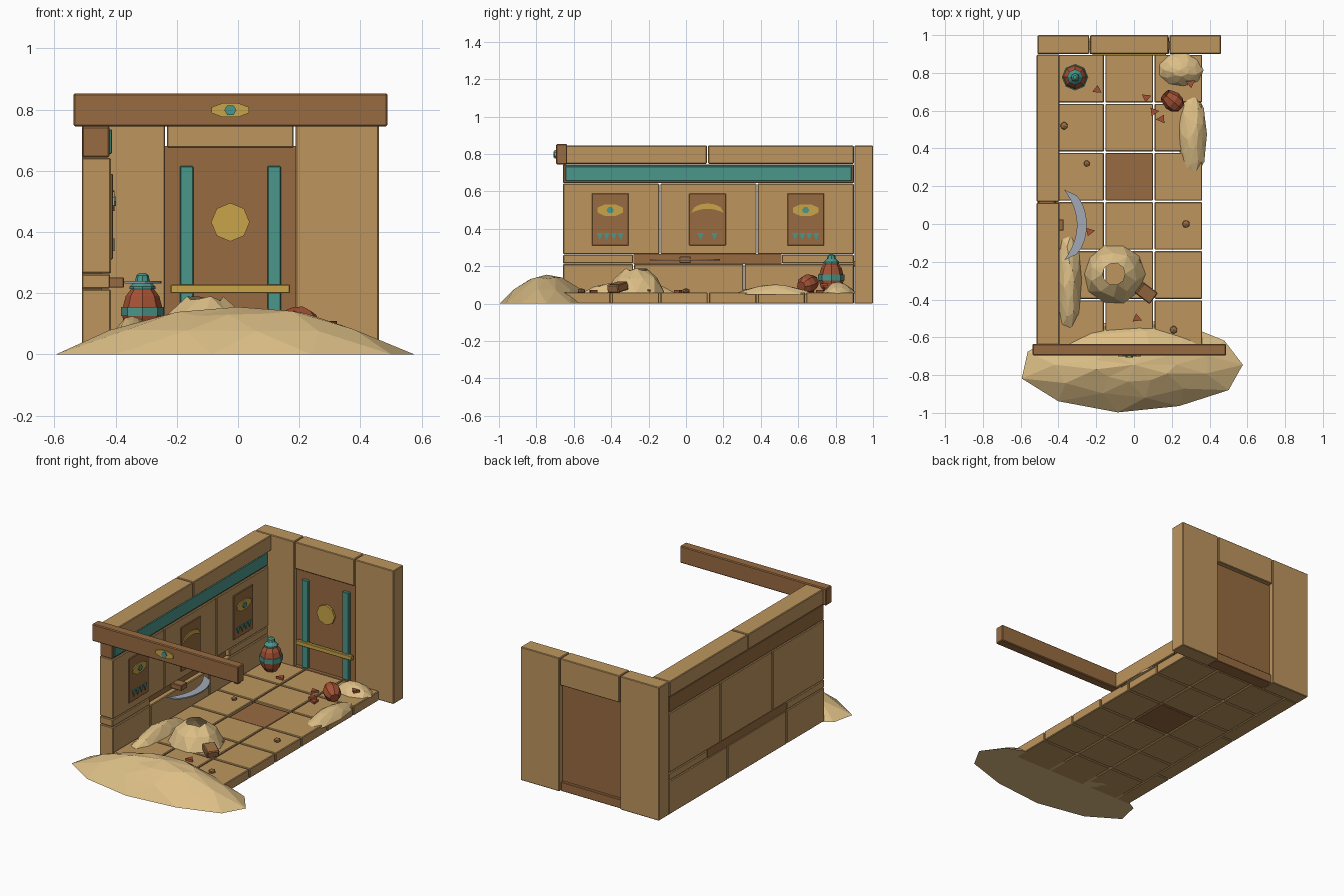
import bpy, bmesh, math, random
from mathutils import Matrix, Vector

if "Cube" in bpy.data.objects:
    bpy.data.objects.remove(bpy.data.objects["Cube"])

random.seed(4)


def mat(name, r, g, b):
    m = bpy.data.materials.new(name)
    m.diffuse_color = (r, g, b, 1)
    m.use_nodes = True
    m.node_tree.nodes["Principled BSDF"].inputs["Base Color"].default_value = m.diffuse_color
    return m


TAN = mat("sandstone", .515, .305, .114)
BROWN = mat("brown_stone", .314, .147, .053)
SAND = mat("sand", .72, .52, .24)
TEAL = mat("teal_paint", .07, .305, .25)
GOLD = mat("gold", .578, .376, .065)
RED = mat("red_clay", .376, .085, .035)
STEEL = mat("steel", .36, .40, .47)


def finish(name, bm, *mats):
    bmesh.ops.recalc_face_normals(bm, faces=bm.faces[:])
    me = bpy.data.meshes.new(name)
    bm.to_mesh(me)
    bm.free()
    for m in mats:
        me.materials.append(m)
    ob = bpy.data.objects.new(name, me)
    bpy.context.collection.objects.link(ob)
    return ob


def box(name, m, x0, x1, y0, y1, z0, z1, bevel=.004, turn=None):
    """Block between two corners, with small chamfers."""
    bm = bmesh.new()
    bmesh.ops.create_cube(bm, size=1)
    bmesh.ops.scale(bm, vec=(x1 - x0, y1 - y0, z1 - z0), verts=bm.verts[:])
    if bevel:
        bmesh.ops.bevel(bm, geom=bm.edges[:], offset=bevel, segments=1, affect='EDGES')
    if turn:
        bm.transform(turn)
    bmesh.ops.translate(bm, vec=((x0 + x1) / 2, (y0 + y1) / 2, (z0 + z1) / 2), verts=bm.verts[:])
    return finish(name, bm, m)


def plate(name, m, pts, axis, d0, d1):
    """Flat outline extruded along one axis from d0 to d1."""
    put = {'x': lambda u, v, d: (d, u, v), 'y': lambda u, v, d: (u, d, v),
           'z': lambda u, v, d: (u, v, d)}[axis]
    bm = bmesh.new()
    a = [bm.verts.new(put(u, v, d0)) for u, v in pts]
    b = [bm.verts.new(put(u, v, d1)) for u, v in pts]
    n = len(pts)
    bm.faces.new(a)
    bm.faces.new(b)
    for i in range(n):
        bm.faces.new((a[i], a[(i + 1) % n], b[(i + 1) % n], b[i]))
    return finish(name, bm, m)


def ngon(cu, cv, ru, rv, n, start=0.0):
    return [(cu + ru * math.cos(start + math.tau * i / n),
             cv + rv * math.sin(start + math.tau * i / n)) for i in range(n)]


def arc_shape(half, outer, inner, n=10):
    """Crescent outline with its tips at (-half, 0) and (half, 0)."""
    ts = [-1 + 2 * i / n for i in range(n + 1)]
    return ([(half * t, outer * math.sqrt(max(0, 1 - t * t))) for t in ts] +
            [(half * t, inner * (1 - t * t)) for t in reversed(ts[1:-1])])


def eye(name, cu, cv, ru, rv, axis, d, out):
    plate(name, GOLD, ngon(cu, cv, ru, rv, 8, math.pi / 8), axis, d, d + out)
    plate(name + "_pupil", TEAL, ngon(cu, cv, .02, .018, 6), axis, d, d + out * 1.7)


def mound(name, cx, cy, z0, rx, ry, h, sides, rings, cap=True, jitter=.08):
    """Faceted sand heap lofted through (scale, height) rings."""
    bm = bmesh.new()
    prev = base = None
    for k, (s, f) in enumerate(rings):
        ring = []
        for i in range(sides):
            a = math.tau * (i + .5 * (k % 2)) / sides
            r = s * random.uniform(1 - jitter, 1 + jitter * .3)
            z = z0 + (h * f * random.uniform(.93, 1.05) if k else 0)
            ring.append(bm.verts.new((cx + rx * r * math.cos(a), cy + ry * r * math.sin(a), z)))
        if prev:
            for i in range(sides):
                j = (i + 1) % sides
                if k % 2:
                    bm.faces.new((prev[i], prev[j], ring[i]))
                    bm.faces.new((ring[i], prev[j], ring[j]))
                else:
                    bm.faces.new((prev[i], ring[j], ring[i]))
                    bm.faces.new((prev[i], prev[j], ring[j]))
        else:
            base = ring
        prev = ring
    if cap:
        top = bm.verts.new((cx, cy, z0 + h))
        for i in range(sides):
            bm.faces.new((prev[i], prev[(i + 1) % sides], top))
        bm.faces.new(base)
    return finish(name, bm, SAND)


def lathe(name, prof, mats, bands, place, n=8, close=True):
    """Turned shape; bands gives the material index of each profile step."""
    bm = bmesh.new()
    rings = [[bm.verts.new((x, y, z)) for x, y in ngon(0, 0, r, r, n)] for r, z in prof]
    for k in range(len(rings) - 1):
        for i in range(n):
            j = (i + 1) % n
            f = bm.faces.new((rings[k][i], rings[k][j], rings[k + 1][j], rings[k + 1][i]))
            f.material_index = bands[k]
    bm.faces.new(rings[0]).material_index = bands[0]
    if close:
        bm.faces.new(rings[-1]).material_index = bands[-1]
    ob = finish(name, bm, *mats)
    ob.matrix_world = place
    return ob


# Floor tiles with open joints
for c in range(3):
    for r in range(6):
        x, y = -.415 + .26 * c, -.66 + .26 * r
        odd = (c, r) == (1, 3)
        box("pressure_tile" if odd else "floor_tile", BROWN if odd else TAN,
            x + .004, x + .256, y + .004, y + .256, 0, .052 if odd else .06)

# Side wall courses: z range, x range, joints, and colours
courses = [("wall_base", 0, .212, -.51, -.415, (-.66, -.28, .31, .9), (TAN,) * 3),
           ("wall_middle", .265, .642, -.51, -.415, (-.66, -.14, .38, .9), (TAN,) * 3),
           ("wall_frieze", .644, .744, -.508, -.42, (-.66, .9), (BROWN,)),
           ("wall_coping", .748, .845, -.515, -.395, (-.66, .115, .9), (TAN,) * 2)]
for name, z0, z1, x0, x1, ys, cols in courses:
    for y0, y1, m in zip(ys, ys[1:], cols):
        box(name, m, x0, x1, y0 + .003, y1 - .003, z0, z1)
box("wall_band_front", TAN, -.51, -.418, -.657, -.283, .215, .262)
box("wall_band_back", TAN, -.51, -.418, .513, .897, .215, .262)
box("blade_slot", BROWN, -.508, -.445, -.28, .51, .212, .265, 0)
box("frieze_stripe", TEAL, -.425, -.412, -.645, .885, .655, .735, .003)

# Painted wall panels
for k, y in enumerate((-.405, .115, .64)):
    box("wall_panel", BROWN, -.425, -.409, y - .098, y + .098, .31, .59, .003)
    if k == 1:
        plate("panel_crescent", GOLD, [(y + u, .485 + v) for u, v in arc_shape(.088, .05, .022)],
              'x', -.41, -.403)
        drops = (-.037, .037)
    else:
        eye("panel_eye", y, .5, .074, .034, 'x', -.41, .007)
        drops = (-.056, -.019, .019, .056)
    for dy in drops:
        plate("panel_drop", TEAL, [(y + dy - .016, .378), (y + dy + .016, .378), (y + dy, .338)],
              'x', -.41, -.404)

# End wall with a doorway
box("end_pillar", TAN, -.51, -.238, .9, 1, 0, .845)
box("end_pillar", TAN, .188, .46, .9, 1, 0, .845)
box("door_lintel", TAN, -.232, .182, .9, 1, .675, .845)
box("door_panel", BROWN, -.24, .19, .925, .97, .0, .68, 0)
box("door_sill", BROWN, -.235, .185, .9, .988, 0, .058, .003)
for x in (-.168, .118):
    box("door_strip", TEAL, x - .022, x + .022, .907, .93, .06, .615, .003)
box("door_bar", GOLD, -.22, .17, .893, .915, .2, .228, .003)
plate("door_disc", GOLD, ngon(-.025, .432, .063, .063, 8), 'y', .926, .912)

# Front beam
box("front_beam", BROWN, -.537, .488, -.695, -.635, .745, .853, .005)
eye("beam_eye", -.025, .798, .066, .025, 'y', -.694, -.008)

# Curved trap blade and its hub
plate("trap_blade", STEEL, [(-.37 + v, -.005 + u) for u, v in arc_shape(.187, .12, .068, 12)],
      'z', .231, .239)
box("blade_hub", BROWN, -.45, -.372, -.035, .025, .218, .252, .003)

# Sand heaps
soft = ((1, 0), (.7, .5), (.36, .87))
mound("front_dune", 0, -.745, 0, .61, .255, .155, 11, soft)
mound("wall_drift", -.345, -.305, .055, .075, .27, .07, 9, soft)
mound("corner_drift", .245, .815, .055, .13, .095, .062, 9, soft)
mound("side_drift", .31, .475, .048, .082, .23, .055, 9, soft)
mound("hollow_mound", -.108, -.265, .058, .168, .162, .127, 10,
      ((1, 0), (.74, .62), (.37, 1)), cap=False)

# Standing jar with lid
lathe("jar", [(.035, .06), (.057, .09), (.066, .125), (.07, .125), (.07, .155), (.064, .155),
              (.055, .19), (.036, .215)], (RED, TEAL), (0, 0, 1, 1, 1, 0, 0),
      Matrix.Translation((-.312, .777, 0)))
lathe("jar_lid", [(.042, .213), (.042, .222), (.024, .24), (.02, .258), (.01, .266)],
      (TEAL,), (0,) * 4, Matrix.Translation((-.312, .777, 0)))

# Broken jar lying on the floor
tilt = Vector((-.6, .5, .2)).to_track_quat('Z', 'Y').to_matrix().to_4x4()
lathe("broken_jar", [(.028, -.055), (.047, -.03), (.052, .005), (.042, .035), (.034, .055)],
      (RED,), (0,) * 4, Matrix.Translation((.205, .65, .105)) @ tilt, close=False)

# Clay shards
for x, y, a in ((-.195, .71, 1.5), (.065, .67, .4), (.105, .595, 2.2), (.145, .555, 1.1),
                (-.235, -.04, .2), (.015, -.5, 1.7), (.3, .745, .6)):
    z = .095 if x > .25 else .06
    plate("clay_shard", RED, ngon(x, y, .029, .026, 3, a), 'z', z, z + .014)

# Pebbles and a fallen block
for x, y, r in ((-.37, .52, .022), (-.25, .32, .018), (.275, 0, .022), (.21, -.56, .022),
                (.02, -.2, .018)):
    bm = bmesh.new()
    bmesh.ops.create_icosphere(bm, subdivisions=1, radius=r)
    bmesh.ops.scale(bm, vec=(1, 1, .7), verts=bm.verts[:])
    bmesh.ops.translate(bm, vec=(x, y, .068), verts=bm.verts[:])
    finish("pebble", bm, BROWN)
box("fallen_block", BROWN, .018, .112, -.402, -.328, .066, .11, .005,
    Matrix.Rotation(-.65, 4, 'Z') @ Matrix.Rotation(.2, 4, 'Y'))
